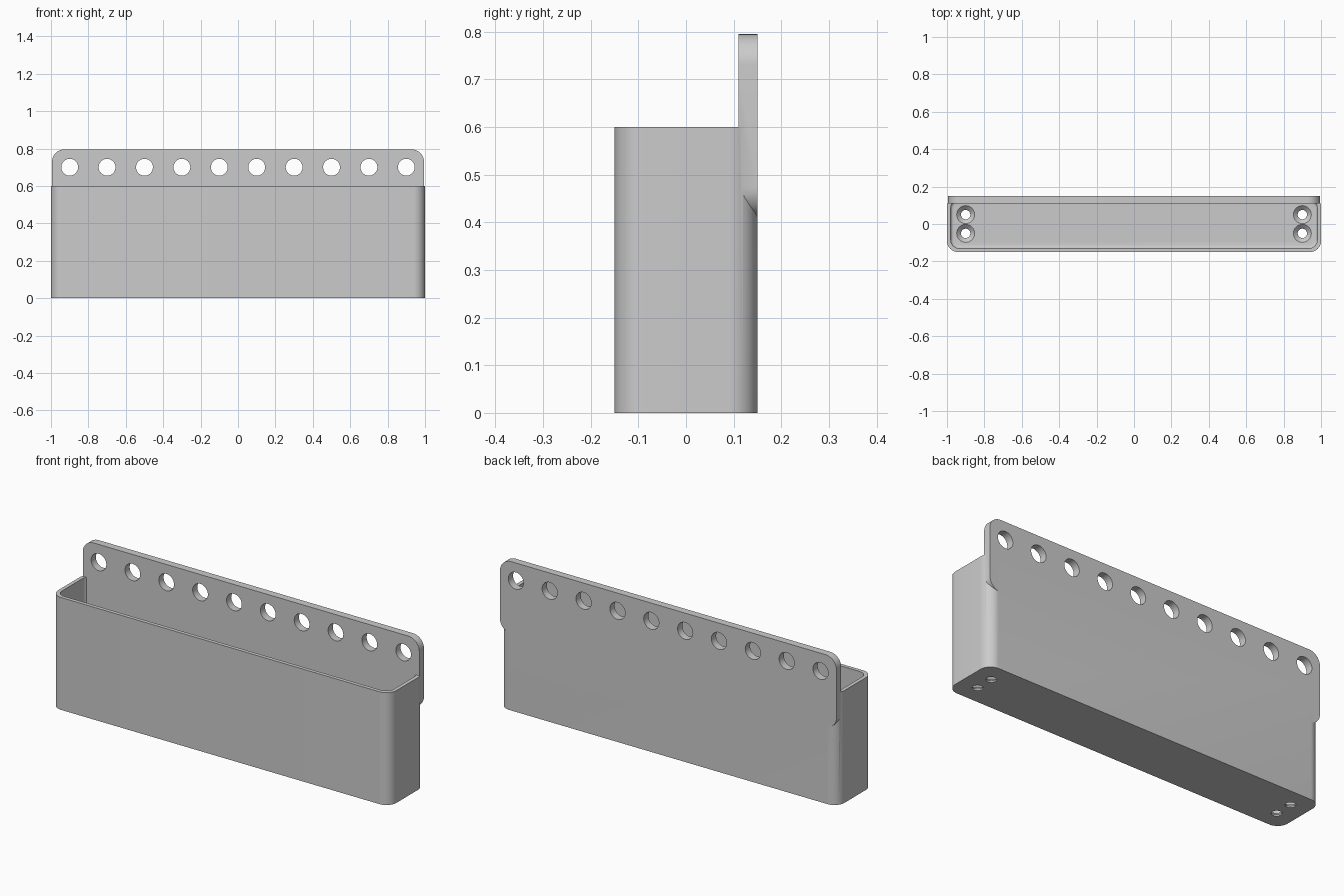
import bpy, bmesh
from math import sin, cos, pi
from mathutils import Matrix

cube = bpy.data.objects.get("Cube")
if cube:
    bpy.data.objects.remove(cube, do_unlink=True)

grey = bpy.data.materials.new("light grey plastic")
grey.use_nodes = True
COLOUR = (0.6, 0.6, 0.6, 1)
grey.diffuse_color = COLOUR
grey.node_tree.nodes["Principled BSDF"].inputs["Base Color"].default_value = COLOUR


def make_object(name, bm):
    bmesh.ops.recalc_face_normals(bm, faces=bm.faces[:])
    mesh = bpy.data.meshes.new(name)
    bm.to_mesh(mesh)
    bm.free()
    mesh.materials.append(grey)
    obj = bpy.data.objects.new(name, mesh)
    bpy.context.collection.objects.link(obj)
    return obj


def rounded_slab(half_w, half_h, radius, depth, steps=12):
    """Rounded rectangle in XY, extruded up from z = 0."""
    bm = bmesh.new()
    points = []
    for corner, (sx, sy) in enumerate([(1, 1), (-1, 1), (-1, -1), (1, -1)]):
        for i in range(steps + 1):
            a = (corner + i / steps) * pi / 2
            points.append((sx * (half_w - radius) + radius * cos(a),
                           sy * (half_h - radius) + radius * sin(a), 0))
    base = bm.faces.new([bm.verts.new(p) for p in points])
    top = bmesh.ops.extrude_face_region(bm, geom=[base])["geom"]
    bmesh.ops.translate(bm, vec=(0, 0, depth),
                        verts=[v for v in top if isinstance(v, bmesh.types.BMVert)])
    return bm


def add_cone(bm, r1, r2, depth, matrix):
    bmesh.ops.create_cone(bm, cap_ends=True, segments=40, radius1=r1,
                          radius2=r2, depth=depth, matrix=matrix)


def boolean(target, tool, operation):
    mod = target.modifiers.new(operation.title(), 'BOOLEAN')
    mod.operation, mod.solver, mod.object = operation, 'EXACT', tool
    bpy.context.view_layer.objects.active = target
    bpy.ops.object.modifier_apply(modifier=mod.name)
    bpy.data.objects.remove(tool, do_unlink=True)


# Open bin: rounded box with a hollow that has a softened floor edge
WALL, FLOOR, HEIGHT = 0.02, 0.03, 0.6
storage_bin = make_object("storage_bin", rounded_slab(1, 0.15, 0.06, HEIGHT))
hollow = rounded_slab(1 - WALL, 0.15 - WALL, 0.045, HEIGHT)
floor_edges = [e for e in hollow.edges if all(v.co.z < 0.001 for v in e.verts)]
bmesh.ops.bevel(hollow, geom=floor_edges, offset=0.015, segments=4,
                profile=0.5, affect='EDGES')
bmesh.ops.translate(hollow, vec=(0, 0, FLOOR), verts=hollow.verts[:])
boolean(storage_bin, make_object("hollow_cutter", hollow), 'DIFFERENCE')

# Hanging plate standing along the back
PLATE_LOW, PLATE_HIGH = 0.41, 0.795
plate = rounded_slab(0.994, (PLATE_HIGH - PLATE_LOW) / 2, 0.065, 0.04)
bmesh.ops.transform(plate, verts=plate.verts[:],
                    matrix=Matrix.Translation((0, 0.15, (PLATE_LOW + PLATE_HIGH) / 2))
                    @ Matrix.Rotation(pi / 2, 4, 'X'))
boolean(storage_bin, make_object("hanging_plate", plate), 'UNION')

# Row of round hanging holes
holes = bmesh.new()
for i in range(10):
    add_cone(holes, 0.045, 0.045, 0.2, Matrix.Translation((-0.9 + 0.2 * i, 0.13, 0.7))
             @ Matrix.Rotation(pi / 2, 4, 'X'))
boolean(storage_bin, make_object("hanging_hole_cutter", holes), 'DIFFERENCE')

# Countersunk screw holes through the floor: bores, then cones
SPOTS = [(x, y) for x in (-0.9, 0.9) for y in (-0.05, 0.05)]
for name, r1, r2, z, depth in [("bore_cutter", 0.025, 0.025, 0, 0.2),
                               ("countersink_cutter", 0.022, 0.049, 0.018, 0.026)]:
    cutter = bmesh.new()
    for x, y in SPOTS:
        add_cone(cutter, r1, r2, depth, Matrix.Translation((x, y, z)))
    boolean(storage_bin, make_object(name, cutter), 'DIFFERENCE')

# Smooth the round corners while keeping the rims crisp
bpy.ops.object.select_all(action='DESELECT')
storage_bin.select_set(True)
bpy.context.view_layer.objects.active = storage_bin
bpy.ops.object.shade_smooth_by_angle(angle=pi / 6)
